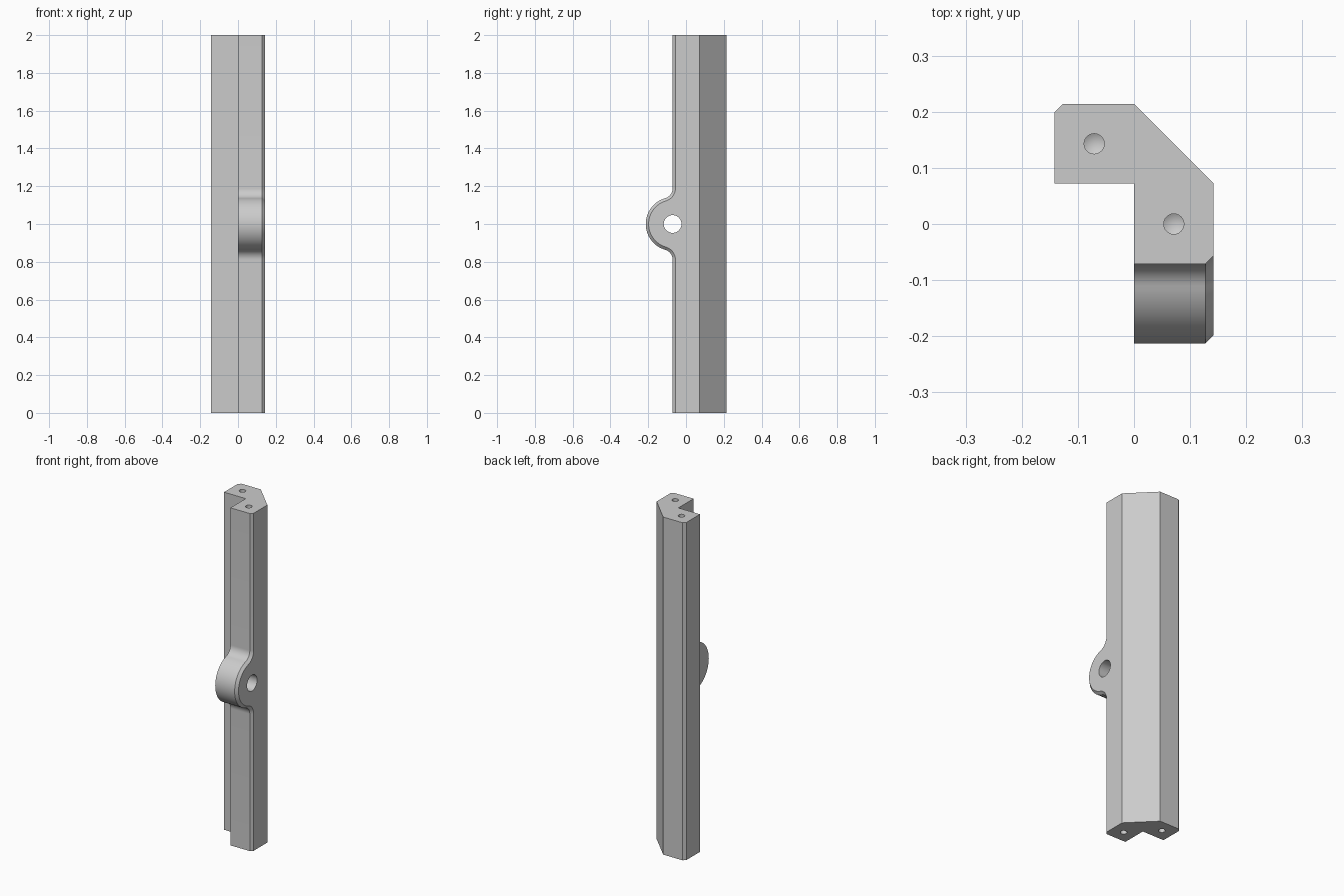
import bpy, bmesh
from math import pi, atan2, hypot, sin, cos
from mathutils import Matrix

if "Cube" in bpy.data.objects:
    bpy.data.objects.remove(bpy.data.objects["Cube"], do_unlink=True)

HEIGHT, W, CH = 2.0, 0.142, 0.015
FRONT, STEP, BACK = -0.071, 0.072, 0.214
LUG_R, FILLET, MID = 0.142, 0.055, 1.0

grey = bpy.data.materials.new("grey")
grey.use_nodes = True
grey.diffuse_color = (0.6, 0.6, 0.6, 1)
grey.node_tree.nodes["Principled BSDF"].inputs["Base Color"].default_value = (0.6, 0.6, 0.6, 1)


def front_outline(inset):
    """Front edge in (y, z), top to bottom, with the rounded lug and its fillets."""
    r, big = FILLET + inset, LUG_R - inset
    rise = (((LUG_R + FILLET) ** 2) - FILLET ** 2) ** 0.5
    turn = atan2(rise, FILLET)
    upper = [(FRONT + inset, HEIGHT - MID)]
    for i in range(13):
        a = -turn * i / 12
        upper.append((FRONT - FILLET + r * cos(a), rise + r * sin(a)))
    for i in range(1, 25):
        a = pi - turn + turn * i / 24
        upper.append((FRONT + big * cos(a), big * sin(a)))
    lower = [(y, -z) for y, z in reversed(upper[:-1])]
    return [(y, MID + z) for y, z in upper + lower]


# Front column with lug, chamfered along its left edge
bm = bmesh.new()
rows = [[bm.verts.new((x, y, z)) for y, z in front_outline(d)]
        for x, d in ((0, 0), (W - CH, 0), (W, CH))]
inner = [bm.verts.new((0, STEP, z)) for z in (HEIGHT, 0)]
outer = [bm.verts.new((W, STEP, z)) for z in (HEIGHT, 0)]
for a, b in zip(rows, rows[1:]):
    for i in range(len(a) - 1):
        bm.faces.new((a[i], b[i], b[i + 1], a[i + 1]))
bm.faces.new(rows[0] + inner[::-1])
bm.faces.new(rows[2] + outer[::-1])
for end, k in ((0, 0), (-1, 1)):
    bm.faces.new([r[end] for r in rows] + [outer[k], inner[k]])

# Rear wing, sharing the column's step edges
wing = [(-W, STEP), (-W, BACK - CH), (-W + CH, BACK), (0, BACK)]
tops, bottoms = ([inner[k]] + [bm.verts.new((x, y, z)) for x, y in wing] + [outer[k]]
                 for k, z in ((0, HEIGHT), (1, 0)))
for i in range(len(tops) - 1):
    bm.faces.new((tops[i], tops[i + 1], bottoms[i + 1], bottoms[i]))
bm.faces.new(tops)
bm.faces.new(bottoms)
bmesh.ops.recalc_face_normals(bm, faces=bm.faces)
mesh = bpy.data.meshes.new("bracket_bar")
bm.to_mesh(mesh)
bm.free()
bar = bpy.data.objects.new("bracket_bar", mesh)
bpy.context.collection.objects.link(bar)
mesh.materials.append(grey)

# Cutters: lug pin hole and four drilled end holes with conical bottoms
bm = bmesh.new()
bmesh.ops.create_cone(bm, cap_ends=True, segments=48, radius1=0.047, radius2=0.047, depth=0.5,
                      matrix=Matrix.Translation((W / 2, FRONT, MID)) @ Matrix.Rotation(pi / 2, 4, "Y"))
R, DEPTH, TIP = 0.018, 0.15, 0.01
for x, y in ((-W / 2, (STEP + BACK) / 2), (W / 2, 0)):
    for z, s in ((0, 1), (HEIGHT, -1)):
        rings = []
        for dz in (-0.05, DEPTH):
            rings.append([bm.verts.new((x + R * cos(k * pi / 12), y + R * sin(k * pi / 12), z + s * dz))
                          for k in range(24)])
        tip = bm.verts.new((x, y, z + s * (DEPTH + TIP)))
        bm.faces.new(rings[0])
        for k in range(24):
            n = (k + 1) % 24
            bm.faces.new((rings[0][k], rings[0][n], rings[1][n], rings[1][k]))
            bm.faces.new((rings[1][k], rings[1][n], tip))
bmesh.ops.recalc_face_normals(bm, faces=bm.faces)
cut_mesh = bpy.data.meshes.new("hole_cutters")
bm.to_mesh(cut_mesh)
bm.free()
cut_mesh.materials.append(grey)
cutter = bpy.data.objects.new("hole_cutters", cut_mesh)
cutter.hide_render = True
bpy.context.collection.objects.link(cutter)

bpy.ops.object.select_all(action="DESELECT")
bar.select_set(True)
bpy.context.view_layer.objects.active = bar
mod = bar.modifiers.new("holes", "BOOLEAN")
mod.operation, mod.solver, mod.object = "DIFFERENCE", "EXACT", cutter
bpy.ops.object.modifier_apply(modifier=mod.name)
bpy.data.objects.remove(cutter, do_unlink=True)
bpy.ops.object.shade_smooth_by_angle(angle=pi / 7)
